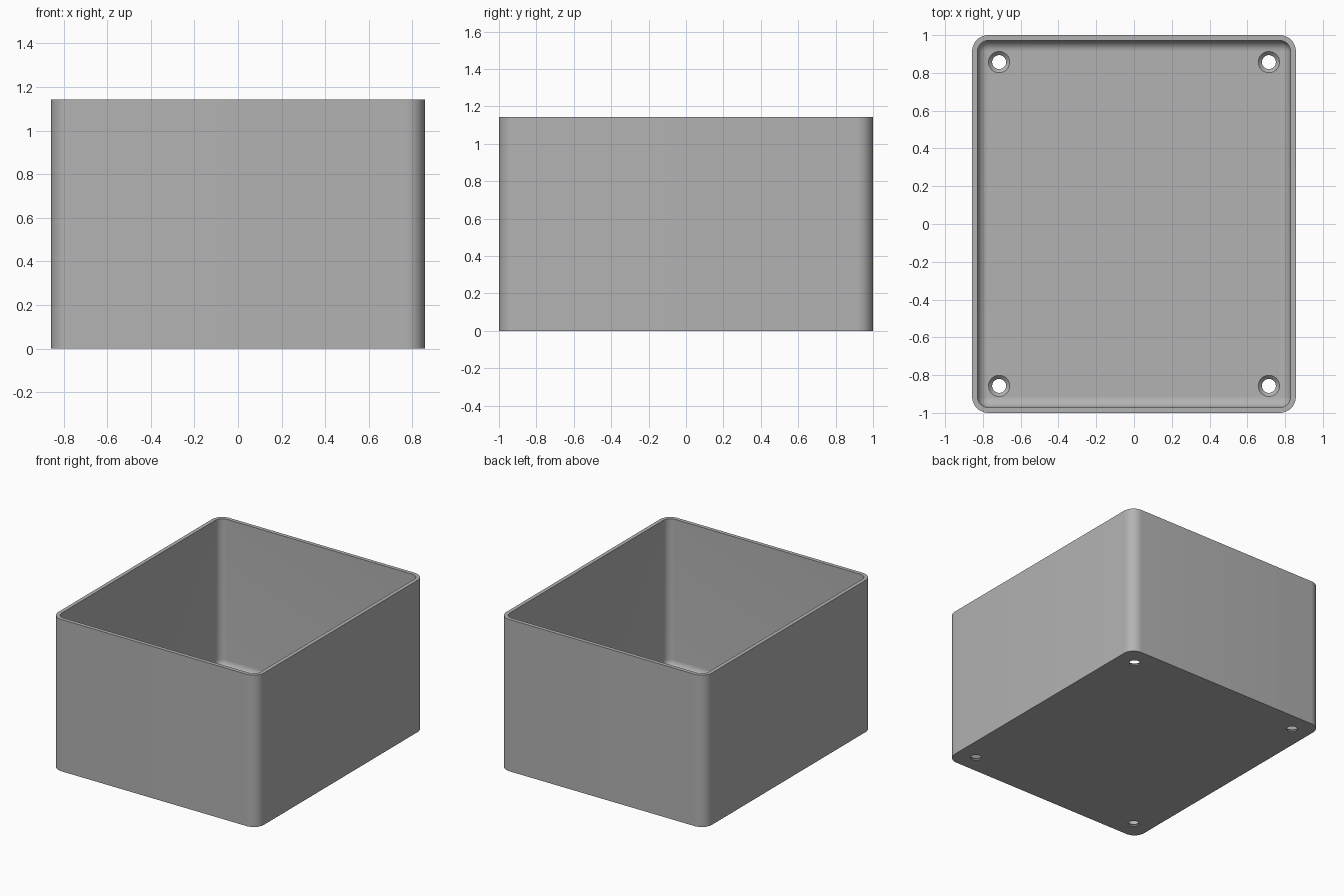
import bpy
import bmesh
from math import sin, cos, pi, radians
from mathutils import Vector

cube = bpy.data.objects.get("Cube")
if cube:
    bpy.data.objects.remove(cube, do_unlink=True)

# Main dimensions
HALF_X, HALF_Y, HEIGHT = 0.857, 1.0, 1.143
WALL, FLOOR = 0.0286, 0.0286
OUTER_R = 0.0857
INNER_R = OUTER_R - WALL
HOLE_X, HOLE_Y = 0.714, 0.857
HOLE_R, SINK_R = 0.037, 0.0563
SEGS = 10

grey = bpy.data.materials.new("plain grey")
grey.use_nodes = True
colour = (0.45, 0.45, 0.45, 1)
grey.diffuse_color = colour
grey.node_tree.nodes["Principled BSDF"].inputs["Base Color"].default_value = colour

bm = bmesh.new()


def rounded_ring(inset, z):
    """Rounded rectangle, moved inwards from the outer wall."""
    radius = max(OUTER_R - inset, 0)
    cx, cy = HALF_X - inset - radius, HALF_Y - inset - radius
    ring = []
    for quarter, (sx, sy) in enumerate([(1, 1), (-1, 1), (-1, -1), (1, -1)]):
        for i in range(SEGS + 1):
            a = (quarter + i / SEGS) * pi / 2
            ring.append(bm.verts.new((sx * cx + radius * cos(a),
                                      sy * cy + radius * sin(a), z)))
    return ring


def circle(x, y, radius, z, count=32):
    return [bm.verts.new((x + radius * cos(2 * pi * i / count),
                          y + radius * sin(2 * pi * i / count), z))
            for i in range(count)]


def skin(rings):
    for a, b in zip(rings, rings[1:]):
        for i in range(len(a)):
            j = (i + 1) % len(a)
            bm.faces.new((a[i], a[j], b[j], b[i]))


# Outer wall, rim, inner wall and the rounded edge down to the floor
profile = [(0, 0), (0, HEIGHT), (WALL, HEIGHT)]
for i in range(SEGS + 1):
    a = i / SEGS * pi / 2
    profile.append((WALL + INNER_R * (1 - cos(a)),
                    FLOOR + INNER_R * (1 - sin(a))))
skin([rounded_ring(inset, z) for inset, z in profile])

# Countersunk screw holes near the four corners
for sx in (-1, 1):
    for sy in (-1, 1):
        x, y = sx * HOLE_X, sy * HOLE_Y
        skin([circle(x, y, HOLE_R, 0),
              circle(x, y, HOLE_R, FLOOR - (SINK_R - HOLE_R)),
              circle(x, y, SINK_R, FLOOR)])

bmesh.ops.remove_doubles(bm, verts=bm.verts, dist=0.0001)

# Underside and floor, filled around the holes
for z, up in ((0, -1), (FLOOR, 1)):
    edges = [e for e in bm.edges if e.is_boundary
             and all(abs(v.co.z - z) < 0.001 for v in e.verts)]
    bmesh.ops.triangle_fill(bm, edges=edges, use_beauty=True,
                            use_dissolve=False, normal=Vector((0, 0, up)))

bmesh.ops.recalc_face_normals(bm, faces=bm.faces)
mesh = bpy.data.meshes.new("open_box")
bm.to_mesh(mesh)
bm.free()
mesh.materials.append(grey)

box = bpy.data.objects.new("open_box", mesh)
bpy.context.collection.objects.link(box)
bpy.context.view_layer.objects.active = box
box.select_set(True)
bpy.ops.object.shade_smooth_by_angle(angle=radians(30))
